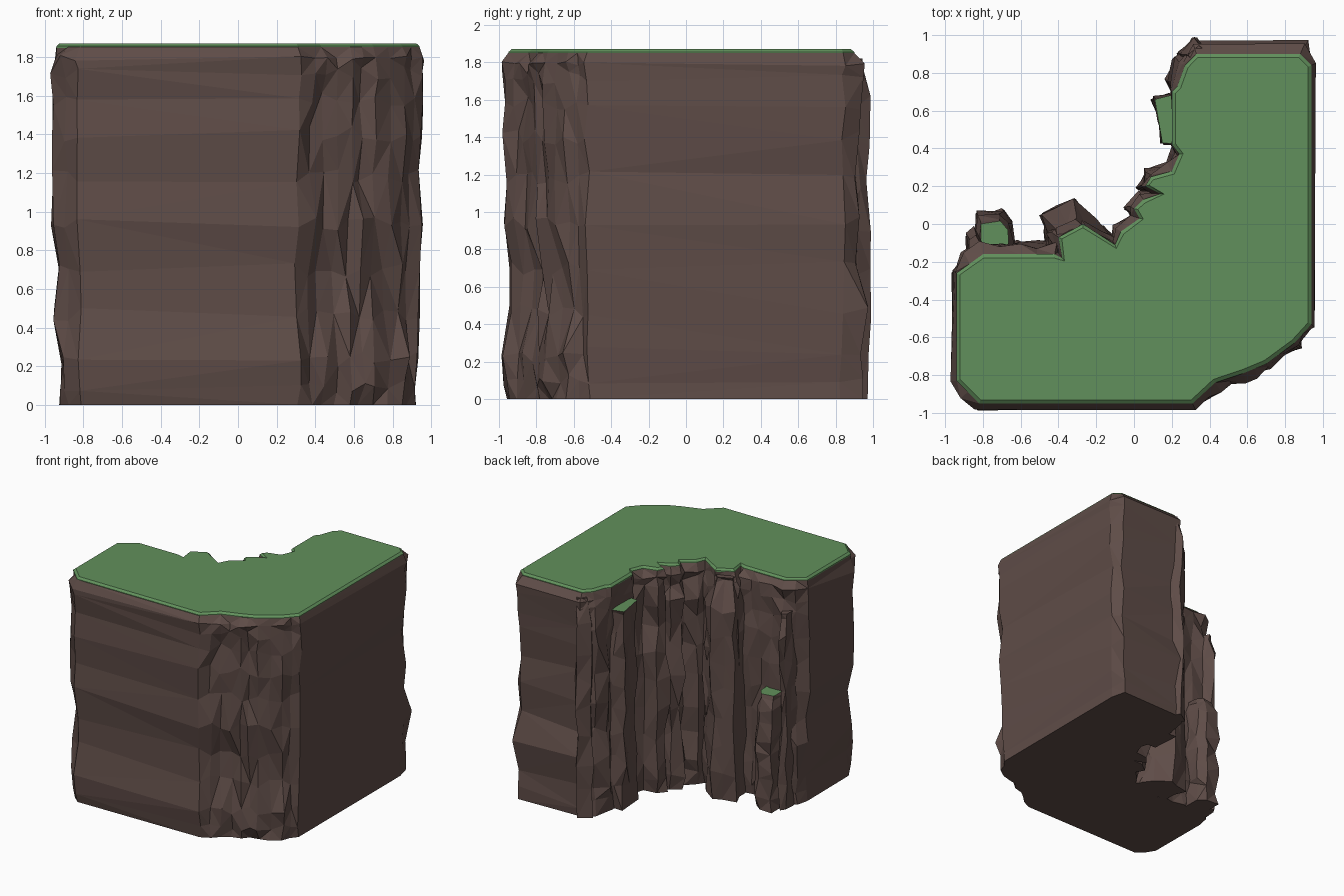
import bpy, bmesh, random
from mathutils import Vector

random.seed(5)
cube = bpy.data.objects.get("Cube")
if cube:
    bpy.data.objects.remove(cube, do_unlink=True)


def material(name, rgb):
    m = bpy.data.materials.new(name)
    m.use_nodes = True
    m.diffuse_color = (*rgb, 1)
    m.node_tree.nodes["Principled BSDF"].inputs["Base Color"].default_value = (*rgb, 1)
    return m


DIRT = material("dirt brown", (0.114, 0.073, 0.064))
GRASS = material("grass green", (0.12, 0.279, 0.106))


def points(pairs):
    return [Vector(p) for p in pairs]


def normals(loop):
    """Outward direction at each point of a counter-clockwise loop."""
    out = []
    for i, p in enumerate(loop):
        a, b = (p - loop[i - 1]).normalized(), (loop[(i + 1) % len(loop)] - p).normalized()
        t = a + b
        out.append(Vector((t.y, -t.x)).normalized())
    return out


def split(loop, step, limit=0.5):
    """Add points along the short, rugged edges; long flat edges stay whole."""
    out = []
    for i, p in enumerate(loop):
        q = loop[(i + 1) % len(loop)]
        n = max(1, round((q - p).length / step)) if (q - p).length < limit else 1
        out += [p.lerp(q, k / n) for k in range(n)]
    return out


def skin(name, rings, mats, top_index=0):
    """Join stacked rings into a closed, faceted solid."""
    bm = bmesh.new()
    rows = [[bm.verts.new(v) for v in ring] for ring in rings]
    n = len(rows[0])
    for low, high in zip(rows, rows[1:]):
        for i in range(n):
            j = (i + 1) % n
            bm.faces.new((low[i], low[j], high[j], high[i]))
    bm.faces.new(rows[0][::-1])
    bm.faces.new(rows[-1]).material_index = top_index
    bmesh.ops.triangulate(bm, faces=[f for f in bm.faces if len(f.verts) == 4],
                          quad_method='SHORT_EDGE')
    mesh = bpy.data.meshes.new(name)
    bm.to_mesh(mesh)
    bm.free()
    for m in mats:
        mesh.materials.append(m)
    obj = bpy.data.objects.new(name, mesh)
    bpy.context.collection.objects.link(obj)


def rock_rings(loop, levels, offset, wobble):
    """Jittered rings; the last one lies exactly on the outline."""
    last = len(levels) - 1
    rings = []
    for k, z in enumerate(levels):
        ring = []
        for p, nrm in zip(loop, normals(loop)):
            q, dz = p.copy(), 0
            if k < last:
                q += nrm * offset(p, nrm, k)
                q += Vector((-nrm.y, nrm.x)) * random.uniform(-wobble, wobble)
            if 0 < k < last:
                dz = random.uniform(-0.04, 0.04) if k < last - 1 else random.uniform(-0.02, 0.01)
            ring.append((q.x, q.y, z + dz))
        rings.append(ring)
    return rings


# Outline of the L-shaped plateau, counter-clockwise
outline = points([(-.94, -.83), (-.82, -.95), (.31, -.95), (.43, -.84), (.58, -.79),
                  (.7, -.74), (.85, -.63), (.94, -.53), (.94, .84), (.88, .9),
                  (.33, .9), (.27, .84), (.23, .73), (.2, .7), (.2, .42), (.24, .37),
                  (.2, .28), (.09, .25), (.06, .2), (.14, .16), (.05, .13), (0, .08),
                  (.03, .03), (-.07, -.04), (-.1, -.11), (-.27, 0), (-.4, -.07),
                  (-.38, -.18), (-.42, -.16), (-.8, -.16), (-.94, -.26)])

# Cliff levels, and how far each outer wall swells at each level
levels = [0, .1, .24, .47, .7, .94, 1.18, 1.4, 1.58, 1.72, 1.8, 1.85]
swell = {
    "left": [-.02, -.025, -.03, .01, -.015, .02, .02, .02, .02, .025, .005],
    "right": [-.02, -.03, -.01, -.005, 0, .02, -.01, .01, .02, .015, .02],
    "front": [0, .02, .03, -.01, -.015, .025, .01, .03, .015, .03, .045],
    "back": [.04, .04, .04, .08, .01, .02, .01, .03, .04, .05, .06],
}


def cliff_offset(p, nrm, k):
    if p.x < 0.3 and p.y > -0.2:
        if p.y > 0.72:                              # inner corner of the back wall
            return random.uniform(0.01, 0.08)
        if p.x > 0.19 and p.y > 0.41:               # behind the side ledge
            return random.uniform(-0.02, 0.01)
        low, high = (0.02, 0.075) if p.x < -0.39 else (-0.01, 0.06)
        return random.uniform(low, high) * (0.6 if k == 0 else 1)
    if abs(nrm.x) > abs(nrm.y):
        side = "right" if nrm.x > 0 else "left"
    else:
        side = "back" if nrm.y > 0 else "front"
    corner = p.x > 0.32 and p.y < -0.54             # broken front corner
    rough = 0.03 if corner else 0.007
    return swell[side][k] + random.uniform(-rough, rough) - (0.01 if corner else 0)


# Cliff body
skin("cliff_body", rock_rings(split(outline, 0.085), levels, cliff_offset, 0.012), [DIRT])

# Grass cap with a narrow chamfer
inner = [p - n * 0.02 for p, n in zip(outline, normals(outline))]
skin("grass_cap", [[(p.x, p.y, 1.845) for p in outline],
                   [(p.x, p.y, 1.855) for p in outline],
                   [(p.x, p.y, 1.87) for p in inner]], [GRASS])


def buttress_offset(p, nrm, k):
    return random.uniform(-0.025, 0.02)


# Rock buttresses against the inner walls: footprint, top scale, height, grassy top
buttresses = {
    "end_buttress": ([(-.83, -.2), (-.64, -.2), (-.65, .01), (-.7, .07), (-.83, .05)], .8, .95, True),
    "end_spire": ([(-.88, -.24), (-.78, -.2), (-.8, -.1), (-.84, -.03), (-.88, -.06)], .85, 1.62, False),
    "middle_buttress": ([(-.46, -.15), (-.12, -.15), (-.14, -.06), (-.2, .01), (-.32, .12), (-.48, .05)],
                        .65, 1.82, False),
    "side_buttress": ([(.26, .42), (.26, .7), (.19, .68), (.11, .66), (.15, .43)], 1, 1.66, True),
    "back_spur": ([(.42, .84), (.37, .93), (.32, .97), (.24, .9), (.3, .8)], .7, 1.82, False),
}
for name, (base, top, height, grassy) in buttresses.items():
    rows = [height * k / 8 for k in range(8)] + [height - 0.03, height]
    rings = rock_rings(split(points(base), 0.11), rows, buttress_offset, 0.015)
    # Draw the top two rings in towards the wall behind
    root = (points(base)[0] + points(base)[1]) / 2
    for k in (-2, -1):
        rings[k] = [(root.x + (x - root.x) * top, root.y + (y - root.y) * top, z)
                    for x, y, z in rings[k]]
    skin(name, rings, [DIRT, GRASS], 1 if grassy else 0)
